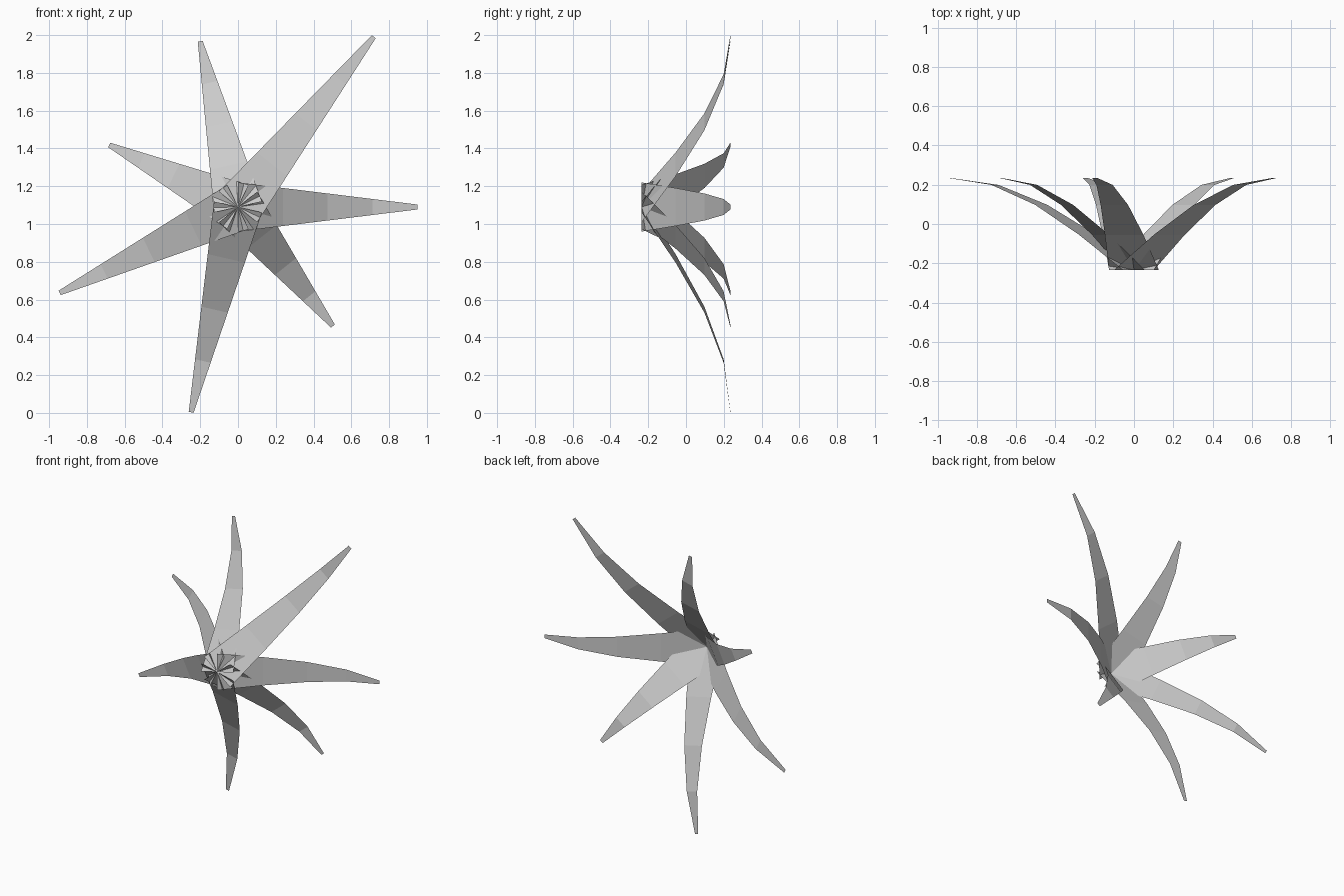
import bpy, bmesh
from math import sin, cos, pi, tau

if "Cube" in bpy.data.objects:
    bpy.data.objects.remove(bpy.data.objects["Cube"])

CENTRE_Z = 1.09
FRONT_Y, DEPTH = -0.235, 0.47      # leaves sweep back from the front plane
BASE_HALF, TIP_HALF = 0.13, 0.013  # half widths at root and tip
SEGMENTS = 4
LENGTHS = [0.95, 1.153, 0.90, 0.757, 1.048, 1.115, 0.806]


def leaf(name, angle, length):
    """Flat tapering strip radiating from the centre, curving backwards."""
    bm = bmesh.new()
    ux, uz = cos(angle), sin(angle)
    previous = None
    for i in range(SEGMENTS + 1):
        t = i / SEGMENTS
        r = length * t
        y = FRONT_Y + DEPTH * sin(t * pi / 2)
        half = BASE_HALF + (TIP_HALF - BASE_HALF) * t
        row = [bm.verts.new((ux * r - uz * w, y, CENTRE_Z + uz * r + ux * w))
               for w in (-half, half)]
        if previous:
            bm.faces.new((previous[0], row[0], row[1], previous[1]))
        previous = row
    mesh = bpy.data.meshes.new(name)
    bm.to_mesh(mesh)
    bm.free()
    obj = bpy.data.objects.new(name, mesh)
    bpy.context.collection.objects.link(obj)


# Seven evenly spaced leaves of varied length
for n, length in enumerate(LENGTHS):
    leaf(f"leaf_{n + 1}", tau * n / len(LENGTHS), length)
